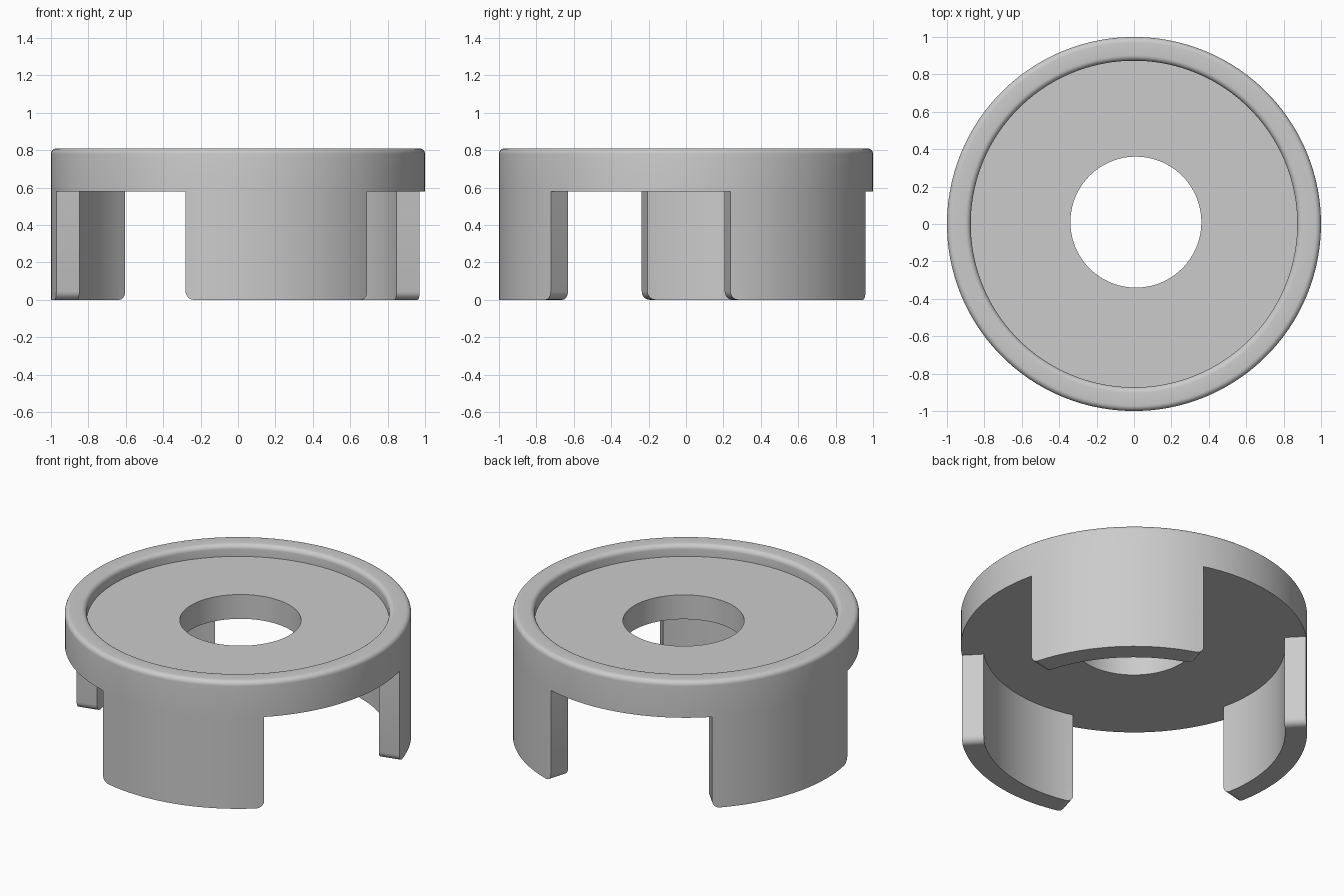
import bpy, bmesh, math
from mathutils import Vector

if "Cube" in bpy.data.objects:
    bpy.data.objects.remove(bpy.data.objects["Cube"])

SEG = 120                      # 3 degrees per step, each leg spans 20 steps
START = math.radians(-106.3)   # first edge of the front leg
LEG_STEPS, LEG_COUNT = 20, 3
BASE_Z, FLOOR_Z, TOP_Z = 0.58, 0.735, 0.81
R_IN, R_OUT, R_HOLE = 0.873, 1.0, 0.35
HOLE_SHIFT = Vector((0.01, 0.01, 0))


def arc(cx, cz, r, a0, a1, n=6):
    angles = [math.radians(a0 + (a1 - a0) * i / n) for i in range(n + 1)]
    return [(cx + r * math.cos(a), cz + r * math.sin(a)) for a in angles]


# Closed cross-section: hole edge, recessed floor, rounded rim, underside
f = 0.03
profile = [(R_HOLE, FLOOR_Z), (R_IN, FLOOR_Z)]
profile += arc(R_IN + f, TOP_Z - f, f, 180, 90)
profile += arc(R_OUT - f, TOP_Z - f, f, 90, 0)
profile += [(R_OUT, BASE_Z), (R_IN, BASE_Z), (R_HOLE, BASE_Z)]
N = len(profile)

# Lathe the ring; the hole sits slightly off centre
bm = bmesh.new()
rings = []
for i in range(SEG):
    a = START + math.tau * i / SEG
    ring = []
    for r, z in profile:
        co = Vector((r * math.cos(a), r * math.sin(a), z))
        if r == R_HOLE:
            co += HOLE_SHIFT
        ring.append(bm.verts.new(co))
    rings.append(ring)

leg_faces = [[] for _ in range(LEG_COUNT)]
for i in range(SEG):
    a, b = rings[i], rings[(i + 1) % SEG]
    for j in range(N):
        k = (j + 1) % N
        face = bm.faces.new((a[j], a[k], b[k], b[j]))
        leg, step = divmod(i, SEG // LEG_COUNT)
        if j == N - 3 and step < LEG_STEPS:
            leg_faces[leg].append(face)

# Pull the three legs down from the outer band of the underside
for faces in leg_faces:
    ext = bmesh.ops.extrude_face_region(bm, geom=faces)["geom"]
    verts = [g for g in ext if isinstance(g, bmesh.types.BMVert)]
    bmesh.ops.translate(bm, verts=verts, vec=(0, 0, -BASE_Z))

# Round the bottom corners at both ends of each leg
bm.normal_update()
ends = []
for e in bm.edges:
    if all(v.co.z < 0.001 for v in e.verts) and len(e.link_faces) == 2:
        r0, r1 = (v.co.xy.length for v in e.verts)
        if abs(r0 - r1) > 0.05 and e.calc_face_angle(0) > 1:
            ends.append(e)
bmesh.ops.bevel(bm, geom=ends, offset=0.045, segments=5, profile=0.5,
                affect='EDGES', clamp_overlap=True)
bmesh.ops.recalc_face_normals(bm, faces=bm.faces[:])

mesh = bpy.data.meshes.new("three_legged_ring")
bm.to_mesh(mesh)
bm.free()
obj = bpy.data.objects.new("three_legged_ring", mesh)
bpy.context.collection.objects.link(obj)
bpy.context.view_layer.objects.active = obj
obj.select_set(True)
bpy.ops.object.shade_smooth_by_angle(angle=math.radians(30))
